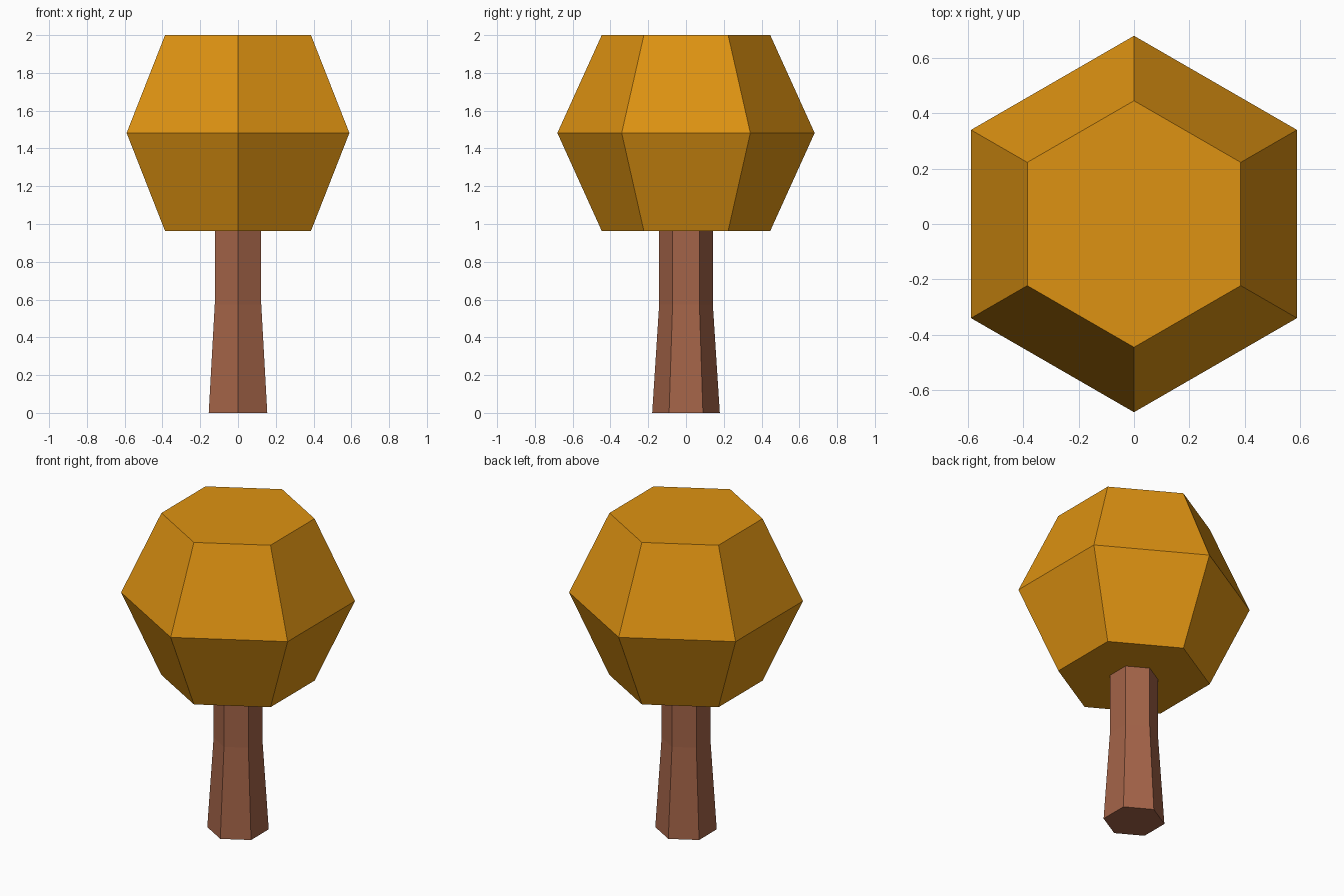
import bpy, bmesh
from math import cos, sin, pi

if "Cube" in bpy.data.objects:
    bpy.data.objects.remove(bpy.data.objects["Cube"])

SIDES = 6


def material(name, color):
    mat = bpy.data.materials.new(name)
    mat.diffuse_color = (*color, 1)
    mat.use_nodes = True
    mat.node_tree.nodes["Principled BSDF"].inputs["Base Color"].default_value = mat.diffuse_color
    return mat


def hex_stack(name, profile, mat):
    """Closed hexagonal solid through (radius, z) rings, corners on the y axis."""
    bm = bmesh.new()
    rings = []
    for r, z in profile:
        angles = [pi / 2 + 2 * pi * i / SIDES for i in range(SIDES)]
        rings.append([bm.verts.new((r * cos(a), r * sin(a), z)) for a in angles])
    for low, high in zip(rings, rings[1:]):
        for i in range(SIDES):
            j = (i + 1) % SIDES
            bm.faces.new((low[i], low[j], high[j], high[i]))
    bm.faces.new(rings[0][::-1])
    bm.faces.new(rings[-1])
    mesh = bpy.data.meshes.new(name)
    bm.to_mesh(mesh)
    bm.free()
    mesh.materials.append(mat)
    obj = bpy.data.objects.new(name, mesh)
    bpy.context.collection.objects.link(obj)
    return obj


# Trunk: flared base, straight upper part
hex_stack("trunk", [(0.179, 0), (0.142, 0.575), (0.142, 0.965)],
          material("bark", (0.37, 0.126, 0.065)))

# Crown: two mirrored hexagonal frustums
hex_stack("crown", [(0.446, 0.963), (0.681, 1.482), (0.446, 2.0)],
          material("autumn_leaves", (0.73, 0.29, 0.006)))
